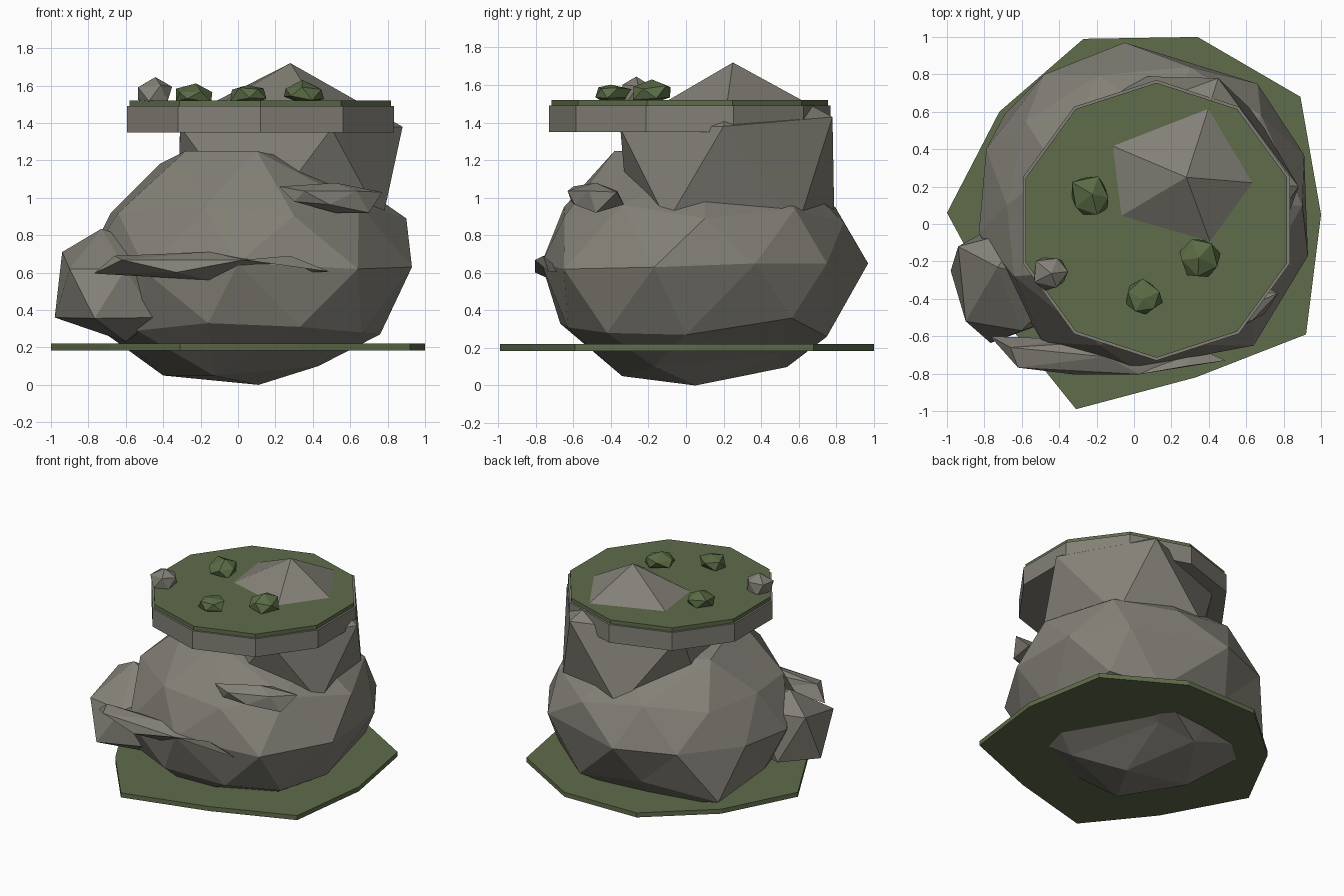
import bpy, bmesh, random
from mathutils import Vector, Matrix

random.seed(4)
cube = bpy.data.objects.get("Cube")
if cube:
    bpy.data.objects.remove(cube, do_unlink=True)


def material(name, rgb):
    mat = bpy.data.materials.new(name)
    mat.use_nodes = True
    color = (*rgb, 1)
    mat.diffuse_color = color
    bsdf = mat.node_tree.nodes["Principled BSDF"]
    bsdf.inputs["Base Color"].default_value = color
    bsdf.inputs["Roughness"].default_value = 0.9
    return mat


STONE = material("warm grey stone", (0.225, 0.216, 0.182))
MOSS = material("moss green", (0.115, 0.15, 0.07))
SHRUB = material("shrub green", (0.105, 0.15, 0.06))


def finish(name, bm, mat):
    bmesh.ops.recalc_face_normals(bm, faces=bm.faces)
    mesh = bpy.data.meshes.new(name)
    bm.to_mesh(mesh)
    bm.free()
    mesh.materials.append(mat)
    obj = bpy.data.objects.new(name, mesh)
    bpy.context.collection.objects.link(obj)
    return obj


def rock(name, center, radii, mat=STONE, detail=1, turn=0, jitter=0, corners=()):
    """Faceted stone; each listed corner pulls the nearest free vertex onto it."""
    bm = bmesh.new()
    bmesh.ops.create_icosphere(bm, subdivisions=detail, radius=1)
    place = (Matrix.Translation(center) @ Matrix.Rotation(turn, 4, "Z")
             @ Matrix.Diagonal((*radii, 1)))
    bm.transform(place)
    for v in bm.verts:
        v.co += Vector([random.uniform(-jitter, jitter) for _ in range(3)])
    free = list(bm.verts)
    for corner in corners:
        target = Vector(corner)
        nearest = min(free, key=lambda v: (v.co - target).length)
        nearest.co = target
        free.remove(nearest)
    return finish(name, bm, mat)


def slab(name, outline, bottom, top, mat):
    """Flat plate raised from an outline."""
    bm = bmesh.new()
    face = bm.faces.new([bm.verts.new((x, y, bottom)) for x, y in outline])
    raised = bmesh.ops.extrude_face_region(bm, geom=[face], use_keep_orig=True)
    for v in raised["geom"]:
        if isinstance(v, bmesh.types.BMVert):
            v.co.z = top
    return finish(name, bm, mat)


def disc(name, center, radius, bottom, top, mat):
    """Ten-sided plate with a corner facing the back."""
    bm = bmesh.new()
    bmesh.ops.create_circle(bm, segments=10, radius=radius)
    outline = [(center[0] + v.co.x, center[1] + v.co.y) for v in bm.verts]
    bm.free()
    return slab(name, outline, bottom, top, mat)


# Large lower boulder, shaped from its base up
base = [(0.11, 0.05, 0), (-0.4, 0.1, 0.05), (-0.13, -0.34, 0.05), (0.19, 0.5, 0.16)]
foot = [(0.76, 0, 0.27), (0.385, 0.75, 0.26), (-0.69, 0.59, 0.26),
        (0.66, -0.42, 0.28), (-0.16, -0.67, 0.33), (0.33, -0.63, 0.31),
        (-0.54, -0.44, 0.29), (-0.17, 0.79, 0.36)]
waist = [(0.93, -0.17, 0.63), (0.91, 0.37, 0.65), (0.66, 0.75, 0.65),
         (-0.05, 0.97, 0.65), (-0.48, 0.8, 0.65), (-0.79, 0.4, 0.65),
         (-0.83, -0.05, 0.62), (-0.49, -0.63, 0.6), (0, -0.77, 0.65),
         (0.64, -0.65, 0.62)]
shoulder = [(0.9, 0.1, 0.89), (0.68, 0.58, 0.94), (0.3, 0.84, 0.87),
            (-0.18, -0.65, 0.95), (-0.68, 0.1, 0.92), (-0.64, -0.28, 0.92)]
top = [(0.1, -0.38, 1.25), (-0.28, -0.25, 1.25), (-0.42, 0.3, 1.18)]
rock("main_boulder", (0.05, 0.1, 0.63), (0.88, 0.87, 0.62), detail=2, jitter=0.01,
     corners=base + foot + waist + shoulder + top)

# Stone that rises through the cap
rock("upper_stone", (0.28, 0.25, 1.105), (0.67, 0.65, 0.615),
     corners=[(0.28, 0.25, 1.72), (0.88, 0.2, 1.38), (0.45, 0.78, 1.43),
              (0.5, -0.35, 1.37), (-0.31, 0.5, 1.42), (-0.31, -0.1, 1.38),
              (0.03, 0.79, 0.88), (0.65, 0.59, 0.83), (0.77, -0.1, 0.87)])

# Side rock and thin ledges
rock("side_rock", (-0.67, -0.33, 0.53), (0.35, 0.36, 0.39),
     corners=[(-0.73, -0.23, 0.835), (-0.6, -0.35, 0.23), (-0.94, -0.12, 0.71),
              (-0.98, -0.25, 0.36), (-0.45, -0.52, 0.36), (-0.9, -0.52, 0.62),
              (-0.6, -0.57, 0.62)])
rock("front_ledge", (-0.15, -0.71, 0.635), (0.65, 0.11, 0.075),
     corners=[(-0.77, -0.6, 0.595), (0.49, -0.73, 0.605), (0.28, -0.76, 0.69),
              (-0.66, -0.66, 0.69)])
rock("upper_ledge", (0.52, -0.48, 1.0), (0.3, 0.1, 0.08), turn=0.5,
     corners=[(0.22, -0.6, 1.06), (0.77, -0.37, 1.03), (0.7, -0.48, 0.92),
              (0.3, -0.61, 0.98)])

# Ground moss, flat cap stone and its moss cover
slab("ground_moss",
     [(0.34, 1), (-0.27, 0.99), (-0.72, 0.6), (-1, 0.06), (-0.68, -0.53),
      (-0.31, -0.99), (0.33, -0.82), (0.92, -0.59), (1, 0.05), (0.89, 0.68)],
     0.185, 0.22, MOSS)
disc("cap_stone", (0.12, 0.02), 0.75, 1.35, 1.49, STONE)
disc("cap_moss", (0.12, 0.02), 0.735, 1.485, 1.52, MOSS)

# Pebble and shrubs on the cap
rock("pebble", (-0.45, -0.26, 1.555), (0.105, 0.1, 0.08), jitter=0.012)
for i, (x, y, z, r) in enumerate([(-0.235, 0.15, 1.545, 0.12),
                                  (0.05, -0.39, 1.55, 0.105),
                                  (0.35, -0.185, 1.56, 0.12)]):
    rock(f"shrub_{i + 1}", (x, y, z), (r, r, 0.06), SHRUB, turn=i * 0.4, jitter=0.012)
